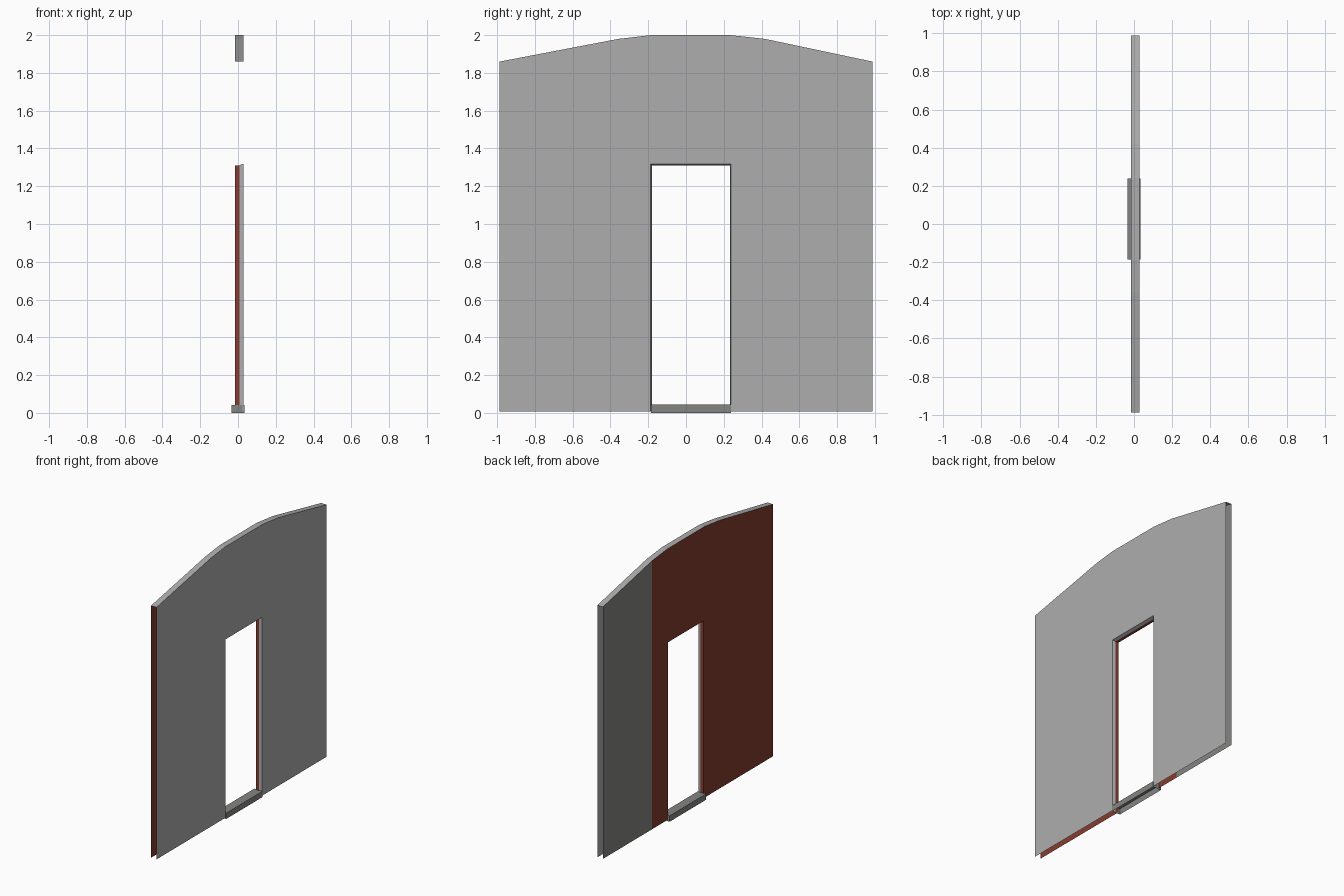
import bpy

if "Cube" in bpy.data.objects:
    bpy.data.objects.remove(bpy.data.objects["Cube"])

# ---------- colours ----------
def material(name, rgb):
    m = bpy.data.materials.new(name)
    m.diffuse_color = (*rgb, 1.0)
    m.use_nodes = True
    m.node_tree.nodes["Principled BSDF"].inputs["Base Color"].default_value = m.diffuse_color
    return m

LIGHT = material("light grey", (0.42, 0.42, 0.42))
DARK = material("warm dark grey", (0.235, 0.235, 0.225))
RED = material("brick red", (0.235, 0.047, 0.03))
MATS = [LIGHT, DARK, RED]

# ---------- main dimensions ----------
X_BACK, X_STEP, X_FRONT = -0.016, 0.007, 0.029   # inner sheet, jamb step, outer sheet
BASE = 0.008
WIDE = (-0.188, 0.238, 1.319)                    # opening on the outer sheet: left, right, top
NARROW = (-0.181, 0.232, 1.311)                  # opening on the inner sheet
ARCH = [(-0.988, 1.86), (-0.36, 1.98), (-0.188, 2.0),
        (0.238, 2.0), (0.42, 1.98), (0.988, 1.86)]


def build(name, quads):
    """quads: list of (corner points, material number)"""
    verts, faces, index = [], [], {}
    for pts, _ in quads:
        face = []
        for p in pts:
            if p not in index:
                index[p] = len(verts)
                verts.append(p)
            face.append(index[p])
        faces.append(face)
    mesh = bpy.data.meshes.new(name)
    mesh.from_pydata(verts, [], faces)
    for m in MATS:
        mesh.materials.append(m)
    for poly, (_, mat) in zip(mesh.polygons, quads):
        poly.material_index = mat
    ob = bpy.data.objects.new(name, mesh)
    bpy.context.collection.objects.link(ob)
    return ob


def sheet(name, x, opening, flip, colour):
    """Flat wall sheet in columns, leaving out the doorway"""
    left, right, head = opening
    top = list(ARCH)
    top[2], top[3] = (left, 2.0), (right, 2.0)
    quads = []
    for i, ((y0, z0), (y1, z1)) in enumerate(zip(top, top[1:])):
        b = head if i == 2 else BASE
        pts = [(x, y0, b), (x, y1, b), (x, y1, z1), (x, y0, z0)]
        quads.append((pts[::-1] if flip else pts, colour((y0 + y1) / 2)))
    return build(name, quads)


# wall sheets: outer one plain, inner one red up to the last bay
sheet("outer_wall_sheet", X_FRONT, WIDE, False, lambda y: 0)
sheet("inner_wall_sheet", X_BACK, NARROW, True, lambda y: 2 if y < 0.42 else 1)

# arched top strip closing the two sheets (ends and bottom stay open)
build("wall_top", [([(X_BACK, y0, z0), (X_FRONT, y0, z0), (X_FRONT, y1, z1), (X_BACK, y1, z1)], 0)
                   for (y0, z0), (y1, z1) in zip(ARCH, ARCH[1:])])

# doorway lining: straight red inside, slightly flared grey outside
def outline(x, opening):
    left, right, head = opening
    return [(x, left, BASE), (x, left, head), (x, right, head), (x, right, BASE)]

lining = []
for a, b, mat in ((outline(X_BACK, NARROW), outline(X_STEP, NARROW), 2),
                  (outline(X_STEP, NARROW), outline(X_FRONT, WIDE), 0)):
    for i in range(3):
        lining.append(([a[i], a[i + 1], b[i + 1], b[i]], mat))
build("doorway_lining", lining)

# door sill: box with an open underside
sx, y0, y1, h = 0.034, -0.186, 0.238, 0.043
ring = [(-sx, y0), (sx, y0), (sx, y1), (-sx, y1)]
sill = [([(*p, h) for p in ring], 1)]
for p, q in zip(ring, ring[1:] + ring[:1]):
    sill.append(([(*p, 0.0), (*q, 0.0), (*q, h), (*p, h)], 1))
build("door_sill", sill)
